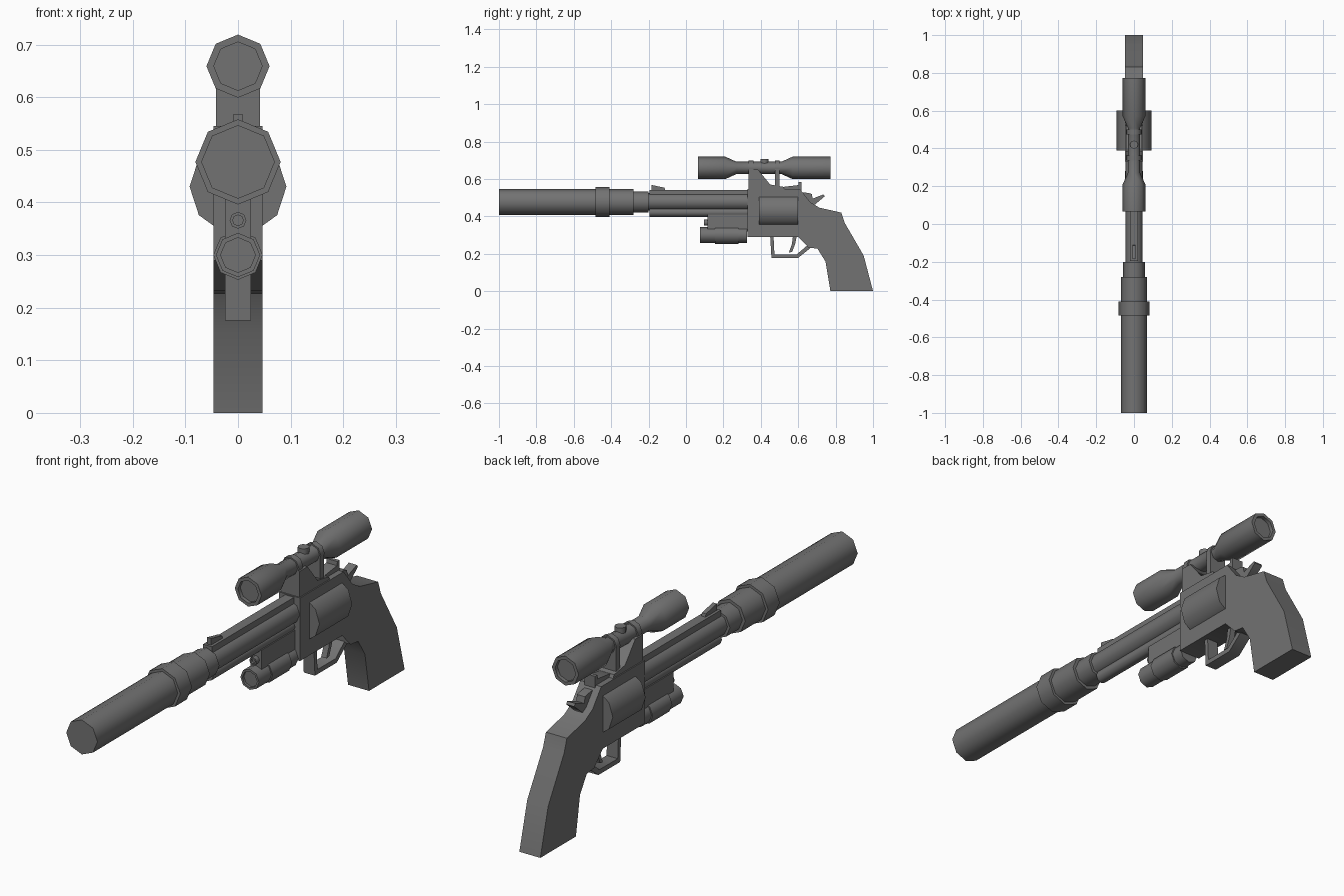
import bpy, bmesh, math


def finish(name, bm):
    bmesh.ops.recalc_face_normals(bm, faces=bm.faces)
    mesh = bpy.data.meshes.new(name)
    bm.to_mesh(mesh)
    bm.free()
    obj = bpy.data.objects.new(name, mesh)
    bpy.context.collection.objects.link(obj)
    return obj


def lathe(name, profile, z, sides=8):
    """Turn (y, radius) pairs around a lengthwise axis at height z."""
    bm = bmesh.new()
    rings = []
    for y, r in profile:
        rings.append([bm.verts.new((r * math.cos(2 * math.pi * i / sides), y,
                                    z + r * math.sin(2 * math.pi * i / sides)))
                      for i in range(sides)])
    for a, b in zip(rings, rings[1:]):
        for i in range(sides):
            j = (i + 1) % sides
            bm.faces.new((a[i], a[j], b[j], b[i]))
    bm.faces.new(rings[0])
    bm.faces.new(rings[-1])
    return finish(name, bm)


def plate(name, outline, half):
    """Extrude a side outline of (y, z) points across x."""
    bm = bmesh.new()
    face = bm.faces.new([bm.verts.new((-half, y, z)) for y, z in outline])
    out = bmesh.ops.extrude_face_region(bm, geom=[face])
    for v in out["geom"]:
        if isinstance(v, bmesh.types.BMVert):
            v.co.x = half
    return finish(name, bm)


def box(name, half, y0, y1, z0, z1):
    return plate(name, [(y0, z0), (y1, z0), (y1, z1), (y0, z1)], half)


# Frame and grip
plate("frame_and_grip", [
    (0.33, 0.29), (0.33, 0.545), (0.61, 0.545), (0.665, 0.475), (0.714, 0.446),
    (0.83, 0.42), (0.848, 0.366), (0.95, 0.19), (1.0, 0), (0.772, 0),
    (0.746, 0.158), (0.703, 0.227), (0.655, 0.233), (0.60, 0.29)], 0.047)
lathe("cylinder", [(0.39, 0.092), (0.60, 0.092)], 0.43, 10)

# Suppressor
lathe("suppressor", [(-1, 0.07), (-0.28, 0.07)], 0.477)
lathe("suppressor_collar", [(-0.485, 0.081), (-0.41, 0.081)], 0.477)
lathe("suppressor_adapter", [(-0.30, 0.057), (-0.20, 0.057)], 0.477)

# Barrel, rib and ejector housing
lathe("barrel", [(-0.21, 0.046), (0.34, 0.046)], 0.478)
box("barrel_rib", 0.02, -0.195, 0.34, 0.50, 0.541)
lathe("ejector_housing", [(-0.195, 0.025), (0.34, 0.025)], 0.422)
plate("front_sight", [(-0.185, 0.535), (-0.185, 0.568), (-0.115, 0.553), (-0.11, 0.535)], 0.009)

# Lamp under the barrel
box("lamp_mount", 0.025, 0.115, 0.34, 0.32, 0.41)
lathe("lamp", [(0.085, 0.033), (0.075, 0.033), (0.075, 0.042), (0.327, 0.042)], 0.30)
lathe("lamp_ring", [(0.155, 0.047), (0.28, 0.047)], 0.30)
lathe("laser_tube", [(0.105, 0.010), (0.095, 0.010), (0.095, 0.016), (0.13, 0.016)], 0.366)

# Trigger and guard
plate("trigger_guard", [
    (0.45, 0.295), (0.457, 0.176), (0.597, 0.176), (0.665, 0.23), (0.655, 0.25),
    (0.59, 0.195), (0.473, 0.195), (0.468, 0.295)], 0.025)
plate("trigger", [(0.572, 0.295), (0.566, 0.25), (0.55, 0.207), (0.567, 0.209),
                  (0.583, 0.25), (0.592, 0.295)], 0.012)

# Hammer and rear sight
plate("hammer", [(0.61, 0.53), (0.655, 0.525), (0.672, 0.52), (0.677, 0.495),
                 (0.735, 0.517), (0.742, 0.507), (0.68, 0.455), (0.64, 0.45)], 0.018)
plate("rear_sight", [(0.48, 0.54), (0.50, 0.555), (0.60, 0.567), (0.602, 0.583),
                     (0.617, 0.583), (0.617, 0.535)], 0.024)

# Scope with recessed lenses
lathe("scope", [
    (0.08, 0.046), (0.065, 0.046), (0.065, 0.06), (0.21, 0.06), (0.27, 0.033),
    (0.51, 0.033), (0.57, 0.06), (0.773, 0.06), (0.773, 0.046), (0.758, 0.046)], 0.659)
bpy.ops.mesh.primitive_cylinder_add(vertices=8, radius=0.022, depth=0.05,
                                    location=(0, 0.42, 0.682))
bpy.context.object.name = "scope_turret"

# Scope mount: saddle, posts and rings
plate("scope_saddle", [(0.335, 0.54), (0.335, 0.65), (0.385, 0.65), (0.45, 0.57),
                       (0.52, 0.558), (0.53, 0.54)], 0.042)
for tag, y0, y1 in (("front", 0.335, 0.362), ("rear", 0.475, 0.50)):
    box(tag + "_scope_post", 0.036, y0, y1, 0.54, 0.66)
    lathe(tag + "_scope_ring", [(y0, 0.039), (y1, 0.039)], 0.659)

# Dark gunmetal, smooth round sides with crisp edges
metal = bpy.data.materials.new("gunmetal")
metal.diffuse_color = (0.17, 0.17, 0.17, 1)
for obj in bpy.context.scene.objects:
    obj.data.materials.append(metal)
    obj.select_set(True)
    bpy.context.view_layer.objects.active = obj
bpy.ops.object.shade_smooth_by_angle(angle=math.radians(50))
